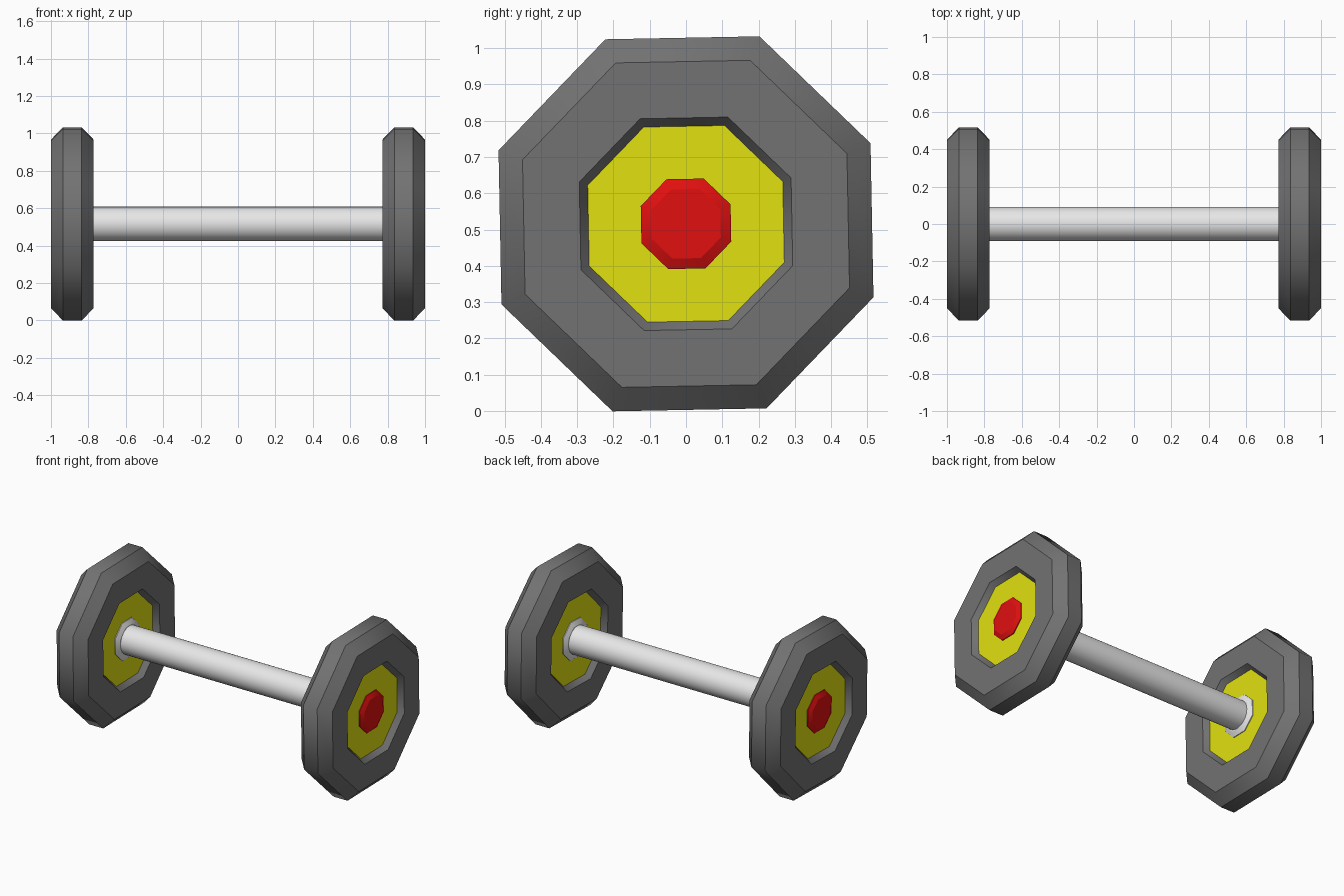
import bpy
import bmesh
from math import cos, sin, radians, tau

cube = bpy.data.objects.get("Cube")
if cube:
    bpy.data.objects.remove(cube, do_unlink=True)

AXLE_Z = 0.516
TURN = radians(23.6)


def material(name, rgb):
    mat = bpy.data.materials.new(name)
    mat.use_nodes = True
    colour = (*rgb, 1.0)
    mat.diffuse_color = colour
    mat.node_tree.nodes["Principled BSDF"].inputs["Base Color"].default_value = colour
    return mat


grey = material("dark grey rubber", (0.17, 0.17, 0.17))
yellow = material("yellow disc", (0.75, 0.75, 0.005))
red = material("red cap", (0.75, 0.005, 0.005))
white = material("pale metal", (0.8, 0.8, 0.8))


def lathe(name, profile, mat, sides=8, side=1, closed=False):
    """Turn (x, radius) points about the axle; side=-1 mirrors the part."""
    bm = bmesh.new()
    rings = []
    for x, r in profile:
        angles = [TURN + tau * i / sides for i in range(sides)]
        rings.append([bm.verts.new((side * x, r * cos(a), r * sin(a))) for a in angles])
    pairs = list(zip(rings, rings[1:]))
    if closed:
        pairs.append((rings[-1], rings[0]))
    else:
        bm.faces.new(rings[0])
        bm.faces.new(rings[-1])
    for a, b in pairs:
        for i in range(sides):
            j = (i + 1) % sides
            bm.faces.new((a[i], a[j], b[j], b[i]))
    bmesh.ops.recalc_face_normals(bm, faces=bm.faces)
    # Smooth around the axle, crisp along every ring
    for f in bm.faces:
        f.smooth = True
    for e in bm.edges:
        e.smooth = abs(e.verts[0].co.x - e.verts[1].co.x) > 1e-5
    mesh = bpy.data.meshes.new(name)
    bm.to_mesh(mesh)
    bm.free()
    mesh.materials.append(mat)
    obj = bpy.data.objects.new(name, mesh)
    obj.location.z = AXLE_Z
    bpy.context.collection.objects.link(obj)
    return obj


# Chamfered ring with a tapered recess on both faces
tyre = [(0.807, 0.291), (0.772, 0.316), (0.772, 0.484), (0.836, 0.555),
        (0.936, 0.555), (1.0, 0.484), (1.0, 0.316), (0.965, 0.291)]
disc = [(0.807, 0.291), (0.965, 0.291)]
cap = [(0.95, 0.134), (0.97, 0.134), (0.985, 0.103)]
collar = [(0.82, 0.134), (0.802, 0.134), (0.787, 0.103)]

for label, side in (("left", 1), ("right", -1)):
    lathe(label + "_weight_ring", tyre, grey, side=side, closed=True)
    lathe(label + "_disc", disc, yellow, side=side)
    lathe(label + "_end_cap", cap, red, side=side)
    lathe(label + "_collar", collar, white, side=side)

# Round grip bar between the weights
lathe("grip_bar", [(-0.83, 0.092), (0.83, 0.092)], white, sides=32)
